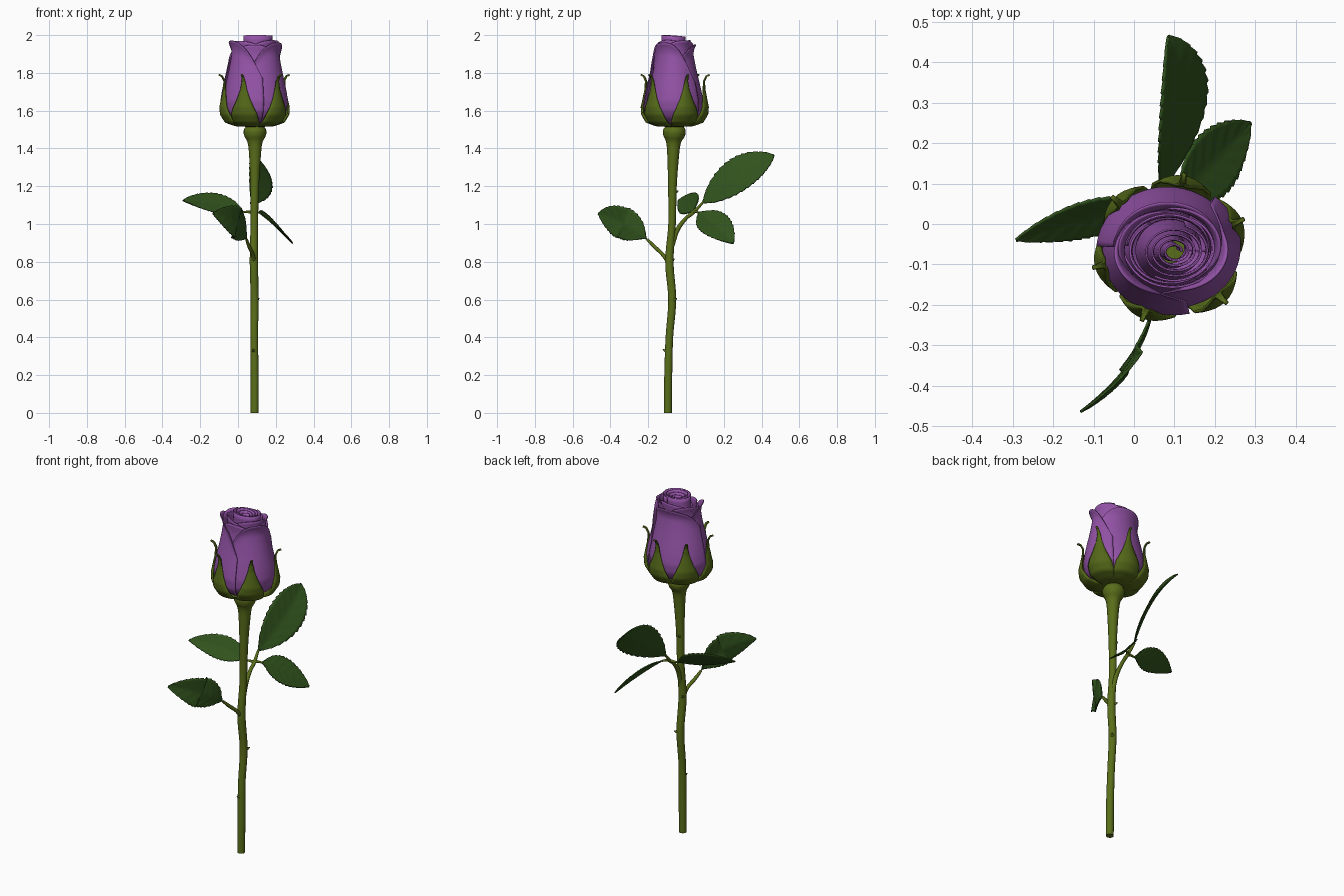
import bpy, bmesh, math
from mathutils import Vector as V

if "Cube" in bpy.data.objects:
    bpy.data.objects.remove(bpy.data.objects["Cube"])

CX, CY = 0.09, -0.062          # flower axis


def material(name, rgb):
    m = bpy.data.materials.new(name)
    m.diffuse_color = (*rgb, 1)
    m.use_nodes = True
    m.node_tree.nodes["Principled BSDF"].inputs["Base Color"].default_value = m.diffuse_color
    return m


PURPLE = material("petal purple", (0.29, 0.085, 0.38))
STEM = material("stem green", (0.10, 0.155, 0.010))
SEPAL = material("sepal green", (0.085, 0.135, 0.009))
LEAF = material("leaf green", (0.030, 0.085, 0.012))


def interp(table, x):
    """Smooth interpolation in a short list of (x, value)."""
    if x <= table[0][0]:
        return table[0][1]
    for (a, p), (b, q) in zip(table, table[1:]):
        if x <= b:
            return p + (q - p) * (x - a) / (b - a)
    return table[-1][1]


def make_object(name, bm, mat):
    bmesh.ops.recalc_face_normals(bm, faces=bm.faces)
    me = bpy.data.meshes.new(name)
    bm.to_mesh(me)
    bm.free()
    me.materials.append(mat)
    for p in me.polygons:
        p.use_smooth = True
    ob = bpy.data.objects.new(name, me)
    bpy.context.collection.objects.link(ob)
    return ob


def sheet(name, f, nu, nv, mat, thick):
    """Thin surface f(u, v) with a little thickness."""
    bm = bmesh.new()
    g = [[bm.verts.new(f(i / nu, j / nv)) for j in range(nv + 1)] for i in range(nu + 1)]
    for i in range(nu):
        for j in range(nv):
            bm.faces.new((g[i][j], g[i + 1][j], g[i + 1][j + 1], g[i][j + 1]))
    ob = make_object(name, bm, mat)
    s = ob.modifiers.new("thickness", 'SOLIDIFY')
    s.thickness, s.offset = thick, 0
    return ob


def tube(name, pts, mat, n=16):
    """Round tube through (x, y, z, radius) points, refined with a spline."""
    P = [V(p) for p in pts]
    P = [P[0] * 2 - P[1]] + P + [P[-1] * 2 - P[-2]]
    path = []
    for k in range(1, len(P) - 2):
        a, b, c, d = P[k - 1:k + 3]
        for t in (0, 0.2, 0.4, 0.6, 0.8):
            path.append(0.5 * (2 * b + (c - a) * t + (2 * a - 5 * b + 4 * c - d) * t * t
                               + (3 * b - a - 3 * c + d) * t ** 3))
    path.append(P[-2])
    bm = bmesh.new()
    rings = []
    for k, p in enumerate(path):
        d = (path[min(k + 1, len(path) - 1)] - path[max(k - 1, 0)]).xyz.normalized()
        s = d.cross(V((0.3, 1, 0.1))).normalized()
        t = d.cross(s)
        rings.append([bm.verts.new(p.xyz + p.w * (s * math.cos(2 * math.pi * i / n)
                                                  + t * math.sin(2 * math.pi * i / n))) for i in range(n)])
    for A, B in zip(rings, rings[1:]):
        for i in range(n):
            bm.faces.new((A[i], A[(i + 1) % n], B[(i + 1) % n], B[i]))
    bm.faces.new(rings[0])
    bm.faces.new(rings[-1])
    ob = make_object(name, bm, mat)
    ob.data.polygons[-1].use_smooth = ob.data.polygons[-2].use_smooth = False
    return ob


# Stem with the swollen hip under the flower
tube("stem", [(.088, -.096, 0, .021), (.088, -.094, .2, .021), (.086, -.088, .4, .020),
              (.088, -.073, .6, .021), (.084, -.088, .8, .022), (.086, -.074, 1.0, .020),
              (.088, -.072, 1.2, .023), (.09, -.068, 1.36, .031), (.09, -.066, 1.43, .039),
              (.09, -.064, 1.465, .056), (.09, -.062, 1.495, .060), (.09, -.062, 1.525, .042)], STEM, 20)

# Small thorns and buds on the stem
for k, (x, y, z, dx, dy) in enumerate([(.088, -.09, .33, -.3, -1), (.088, -.073, .6, .7, .7),
                                       (.084, -.088, .81, -.6, .8), (.087, -.073, 1.17, -.3, 1)]):
    d = V((dx, dy, 0)).normalized()
    p = [V((x, y, z)) + d * s for s in (.008, .022, .034)]
    tube(f"thorn_{k}", [(*p[0], .016), (*p[1], .008), (*(p[2] + V((0, 0, .006))), .002)], STEM, 8)

# Leaf stalks
J = (.078, .04, 1.062)
tube("leaf_stalk_upper", [(.086, -.075, .88, .012), (.084, -.045, .97, .012), (.08, 0, 1.03, .010),
                          (*J, .010), (.07, .09, 1.115, .006)], STEM, 10)
tube("leaf_stalk_right", [(*J, .009), (.09, .052, 1.066, .007), (.112, .066, 1.06, .005)], STEM, 8)
tube("leaf_stalk_left", [(*J, .009), (.055, .04, 1.064, .007), (.03, .038, 1.064, .005)], STEM, 8)
tube("leaf_stalk_lower", [(.084, -.085, .79, .013), (.078, -.125, .84, .010), (.06, -.165, .878, .010),
                          (.045, -.205, .918, .007)], STEM, 10)


# Serrated leaves: base, middle and tip of the midrib, width direction, half width
def leaf(name, base, mid, tip, wdir, hw):
    b, m, t = V(base), V(mid), V(tip)
    c = 2 * m - (b + t) / 2

    def f(u, v):
        s = 2 * u - 1
        p = b * (1 - v) ** 2 + c * 2 * v * (1 - v) + t * v * v
        d = ((c - b) * (1 - v) + (t - c) * v).normalized()
        w = V(wdir)
        w = (w - d * w.dot(d)).normalized()
        nrm = d.cross(w)
        if nrm.z < 0:
            nrm = -nrm
        tooth = 1 - 0.08 * (v * 13 % 1) * abs(s) ** 3
        half = hw * max(0.015, math.sin(math.pi * v ** 0.88)) ** 0.75 * tooth
        vein = 0.003 * math.sin(2 * math.pi * (v * 7 - abs(s) * 1.3)) * abs(s) * (1 - abs(s))
        return p + w * s * half + d * abs(s) * 0.02 * (1 - v) + nrm * (0.12 * half * abs(s) + vein)
    sheet(name, f, 12, 78, LEAF, 0.006)


leaf("leaf_top", (.068, .08, 1.105), (.112, .29, 1.265), (.085, .465, 1.365), (.12, .11, -.14), .108)
leaf("leaf_right", (.105, .06, 1.065), (.19, .15, .995), (.288, .25, .897), (-.08, .13, .09), .090)
leaf("leaf_left", (.035, .038, 1.062), (-.115, .018, 1.105), (-.292, -.04, 1.125), (0, .09, .1), .070)
leaf("leaf_lower", (.045, -.205, .918), (-.005, -.335, 1.005), (-.132, -.464, 1.055), (.02, .03, .17), .088)

# Sepals: radius, height and half width along their length
S_R = [(0, .02), (.12, .10), (.25, .158), (.38, .184), (.5, .188), (.62, .180), (.75, .170),
       (.86, .168), (.94, .180), (1, .198)]
S_Z = [(0, 1.518), (.12, 1.52), (.25, 1.54), (.38, 1.58), (.5, 1.62), (.62, 1.66), (.75, 1.71),
       (.86, 1.755), (.94, 1.782), (1, 1.79)]
S_W = [(0, .025), (.12, .06), (.25, .082), (.38, .080), (.5, .060), (.62, .038), (.75, .018),
       (.86, .009), (1, .005)]
for k, deg in enumerate((23, 80, 137, 194, 249, 315)):
    def f(u, v, a=math.radians(deg)):
        s = 2 * u - 1
        r, w = interp(S_R, v), interp(S_W, v)
        ang = a + s * w / max(r, .04)
        r -= .012 * s * s * min(1, w / .05)
        return V((CX + r * math.cos(ang), CY + .96 * r * math.sin(ang), interp(S_Z, v)))
    sheet(f"sepal_{k}", f, 8, 36, SEPAL, 0.008)

# Petals wrapped round the bud
P_R = [(1.525, .05), (1.54, .105), (1.565, .142), (1.6, .164), (1.65, .171), (1.7, .164),
       (1.75, .154), (1.8, .143), (1.85, .133), (1.9, .125), (2.0, .121)]


def bud_point(ang, r, z):
    fy = .92 - .12 * min(1, max(0, (z - 1.6) / .3))
    return V((CX + r * math.cos(ang), CY + fy * r * math.sin(ang), z))


def petal(name, deg, span, k, ztop, flare, drop):
    def f(u, v):
        s = 2 * u - 1
        top = ztop - drop * abs(s) ** 2.5
        z = 1.525 + (top - 1.525) * v
        r = interp(P_R, z) * k * (1 + .07 * s)
        lip = max(0, (v - .84) / .16)
        r += flare * lip ** 2 * (1 - s * s)
        z -= .012 * max(0, lip - .6) * (flare / .02)
        return bud_point(math.radians(deg + s * span / 2), r, z)
    sheet(name, f, 32, 32, PURPLE, 0.005)


for k, (deg, span, scale, top, flare, drop) in enumerate([
        (95, 165, .99, 1.955, .022, .10), (205, 160, .99, 1.975, .020, .20), (330, 165, .98, 1.965, .020, .22),
        (30, 170, .91, 1.975, .016, .10), (150, 170, .90, 1.972, .016, .10), (268, 170, .91, 1.95, .006, .12),
        (85, 180, .80, 1.975, .008, .05), (215, 180, .79, 1.97, .006, .05), (335, 180, .80, 1.975, .008, .05)]):
    petal(f"petal_{k}", deg, span, scale, top, flare, drop)


# Rolled heart of the flower
def heart(u, v):
    r = .013 + .066 * u
    top = 1.978 + .022 * min(1, u * 1.6) + .004 * math.sin(u * 23) - .004
    z = 1.62 + (top - 1.62) * v
    ang = u * 2 * math.pi * 4.2
    p = bud_point(ang, r * (1 + .25 * (1 - v)) + .004 * max(0, v - .9) * 10, z)
    return p + V((.012, -.006, 0)) * v


sheet("petal_heart", heart, 130, 14, PURPLE, 0.004)
